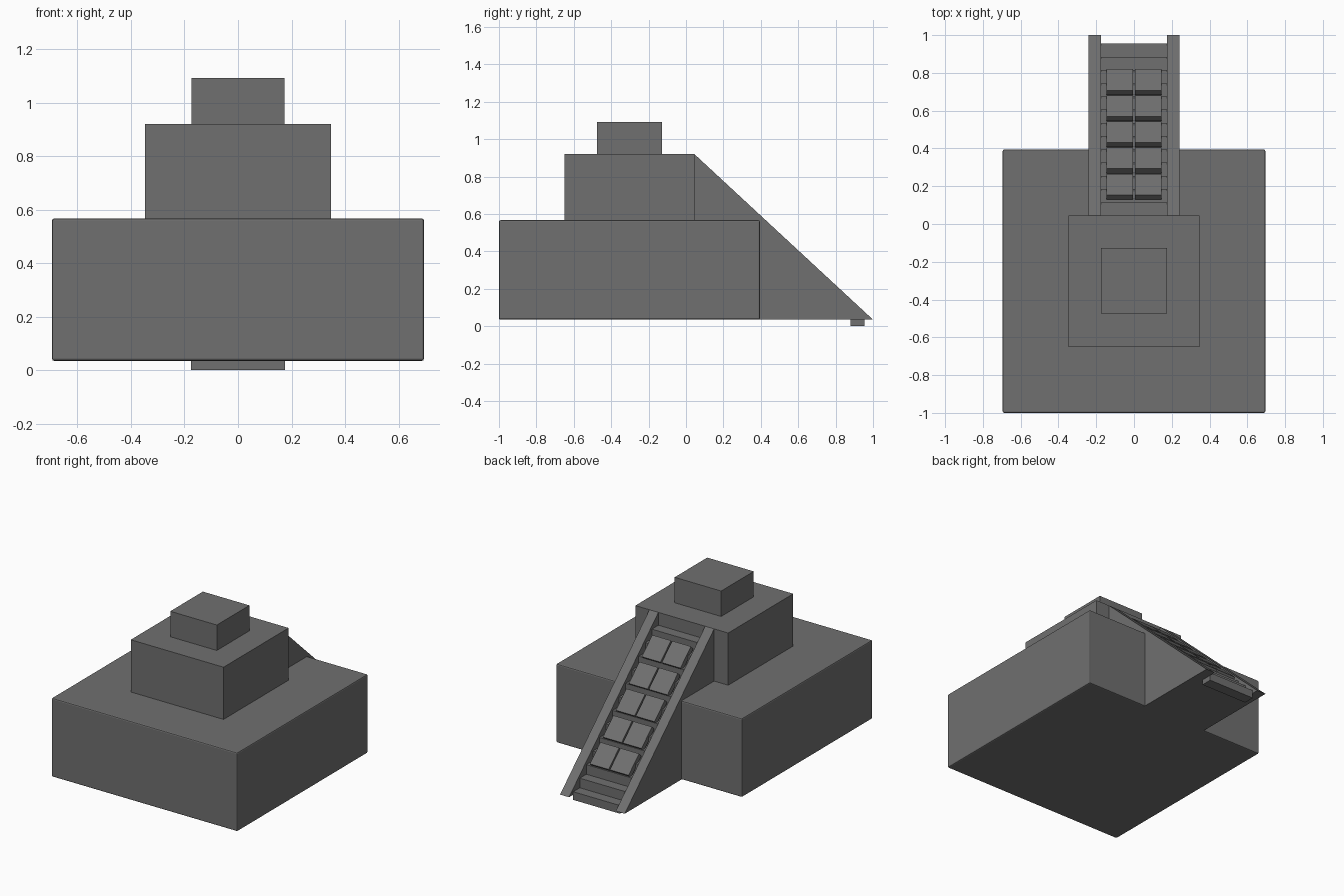
import bpy, bmesh, math
from mathutils import Matrix

if "Cube" in bpy.data.objects:
    bpy.data.objects.remove(bpy.data.objects["Cube"])

stone = bpy.data.materials.new("dark_grey_stone")
stone.diffuse_color = (0.16, 0.16, 0.16, 1)
stone.use_nodes = True
stone.node_tree.nodes["Principled BSDF"].inputs["Base Color"].default_value = stone.diffuse_color


def finish(name, bm):
    bmesh.ops.recalc_face_normals(bm, faces=bm.faces)
    me = bpy.data.meshes.new(name)
    bm.to_mesh(me)
    bm.free()
    me.materials.append(stone)
    ob = bpy.data.objects.new(name, me)
    bpy.context.collection.objects.link(ob)
    return ob


def box(name, x, y, z):
    bm = bmesh.new()
    size = [b - a for a, b in (x, y, z)]
    mid = [(a + b) / 2 for a, b in (x, y, z)]
    bmesh.ops.create_cube(bm, size=1, matrix=Matrix.Translation(mid) @ Matrix.Diagonal((*size, 1)))
    return finish(name, bm)


def side_prism(name, profile, x0, x1):
    # extrude a (y, z) outline across x
    bm = bmesh.new()
    f = bm.faces.new([bm.verts.new((x0, y, z)) for y, z in profile])
    r = bmesh.ops.extrude_face_region(bm, geom=[f])
    verts = [v for v in r["geom"] if isinstance(v, bmesh.types.BMVert)]
    bmesh.ops.translate(bm, vec=(x1 - x0, 0, 0), verts=verts)
    return finish(name, bm)


FLOOR, TOP = 0.035, 0.92
Y0, Y1 = 0.045, 1.0
SLOPE = (TOP - FLOOR) / (Y1 - Y0)

# stacked tiers
base = box("lower_tier", (-0.695, 0.695), (-1, 0.395), (FLOOR, 0.567))
bev = base.modifiers.new("soft_edges", 'BEVEL')
bev.width, bev.segments = 0.008, 2
box("middle_tier", (-0.347, 0.347), (-0.65, Y0), (0.56, TOP))
box("top_block", (-0.174, 0.174), (-0.475, -0.127), (TOP - 0.01, 1.092))

# sloped side walls of the stairway
for s, n in ((-1, "left"), (1, "right")):
    side_prism("stair_wall_" + n, [(Y0, FLOOR), (Y1, FLOOR), (Y0, TOP)],
               *sorted((s * 0.175, s * 0.242)))

# stairs as one stepped profile, lowest step reaching the ground
N, RUN = 13, 0.07
RISE = RUN * SLOPE
outline = [(Y0, FLOOR), (0.88, FLOOR), (0.88, 0), (0.955, 0)]
for i in range(N):
    y, z = 0.955 - i * RUN, 0.055 + i * RISE
    outline += [(y, z), (y - RUN, z)]
side_prism("steps", outline, -0.175, 0.175)

# two columns of tilted slabs resting on the steps
ang = math.atan(SLOPE)
THICK, LONG, WIDE = 0.036, 0.112 / math.cos(ang), 0.14
for row in range(5):
    for col, x in enumerate((-0.0745, 0.0745)):
        y = 0.21 + row * 0.1385
        z = TOP - (y - Y0) * SLOPE - 0.002
        bm = bmesh.new()
        m = (Matrix.Translation((x, y, z)) @ Matrix.Rotation(-ang, 4, 'X')
             @ Matrix.Translation((0, 0, -THICK / 2)) @ Matrix.Diagonal((WIDE, LONG, THICK, 1)))
        bmesh.ops.create_cube(bm, size=1, matrix=m)
        finish(f"stair_slab_{row}_{col}", bm)
